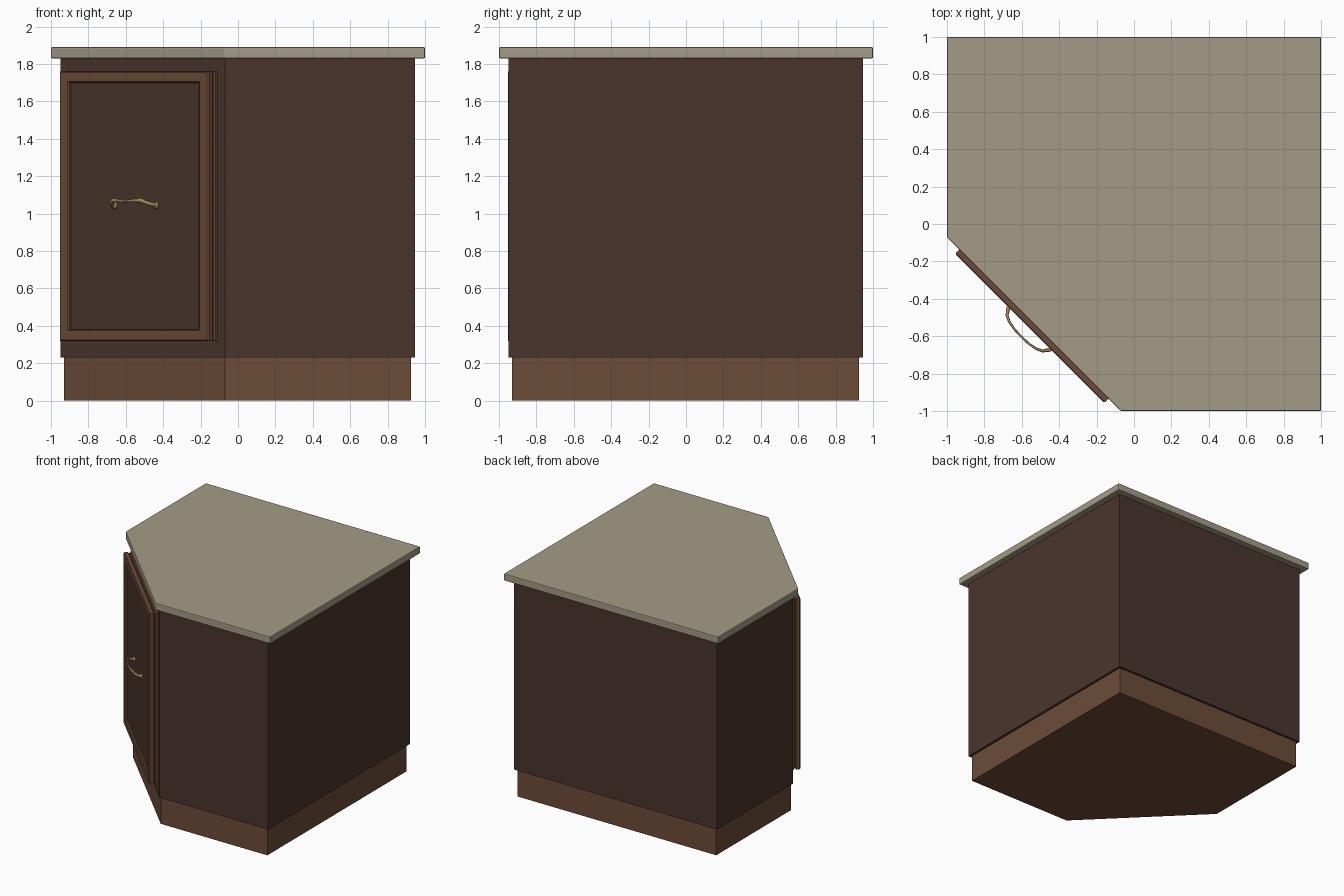
import bpy, bmesh, math
from mathutils import Vector

if "Cube" in bpy.data.objects:
    bpy.data.objects.remove(bpy.data.objects["Cube"])

DIAG = -math.pi / 4  # the door side is the front turned 45 degrees


def material(name, rgb):
    m = bpy.data.materials.new(name)
    m.diffuse_color = (*rgb, 1)
    m.use_nodes = True
    m.node_tree.nodes["Principled BSDF"].inputs["Base Color"].default_value = m.diffuse_color
    return m


STONE = material("stone", (0.37, 0.33, 0.24))
DARK = material("dark_wood", (0.068, 0.036, 0.026))
WOOD = material("warm_wood", (0.15, 0.072, 0.039))
BRASS = material("brass", (0.35, 0.25, 0.09))


def finish(name, bm, mat, bevel=0, turned=False):
    bmesh.ops.recalc_face_normals(bm, faces=bm.faces)
    me = bpy.data.meshes.new(name)
    bm.to_mesh(me)
    bm.free()
    ob = bpy.data.objects.new(name, me)
    bpy.context.collection.objects.link(ob)
    me.materials.append(mat)
    if turned:
        ob.rotation_euler.z = DIAG
    if bevel:
        b = ob.modifiers.new("bevel", 'BEVEL')
        b.width, b.segments = bevel, 2
    return ob


def corner_prism(name, lo, hi, cut, z0, z1, mat, bevel=0):
    """Square plan with the front left corner cut along x + y = cut."""
    bm = bmesh.new()
    plan = [(lo, hi), (lo, cut - lo), (cut - lo, lo), (hi, lo), (hi, hi)]
    face = bm.faces.new([bm.verts.new((x, y, z0)) for x, y in plan])
    new = bmesh.ops.extrude_face_region(bm, geom=[face])["geom"]
    bmesh.ops.translate(bm, vec=(0, 0, z1 - z0),
                        verts=[v for v in new if isinstance(v, bmesh.types.BMVert)])
    return finish(name, bm, mat, bevel)


def sweep(name, rings, mat, closed, **kw):
    """Skin a list of equal point rings."""
    bm = bmesh.new()
    vs = [[bm.verts.new(p) for p in r] for r in rings]
    n = len(rings[0])
    for i in range(len(vs) if closed else len(vs) - 1):
        a, b = vs[i], vs[(i + 1) % len(vs)]
        for j in range(n):
            k = (j + 1) % n
            bm.faces.new((a[j], a[k], b[k], b[j]))
    if not closed:
        bm.faces.new(vs[0])
        bm.faces.new(vs[-1])
    return finish(name, bm, mat, **kw)


def box(name, size, loc, mat, bevel=0):
    bm = bmesh.new()
    bmesh.ops.create_cube(bm, size=1)
    bmesh.ops.scale(bm, vec=size, verts=bm.verts)
    bmesh.ops.translate(bm, vec=loc, verts=bm.verts)
    return finish(name, bm, mat, bevel, True)


# Plinth, carcass and worktop
corner_prism("plinth", -0.93, 0.925, -1.0, 0.0, 0.23, WOOD)
corner_prism("carcass", -0.95, 0.945, -1.02, 0.23, 1.83, DARK)
corner_prism("worktop", -1.0, 1.0, -1.07, 1.83, 1.89, STONE, 0.006)

# Door frame: mitred moulding, profile as (inset, distance out)
profile = [(0, .715), (0, .738), (.010, .743), (.010, .750), (.002, .755), (.002, .783),
           (.009, .79), (.068, .79), (.076, .783), (.076, .715)]
rings = []
for sx, sz in ((-1, -1), (1, -1), (1, 1), (-1, 1)):
    rings.append([(sx * (.566 - d), -n, 1.04 + sz * (.722 - d * .82)) for d, n in profile])
sweep("door_frame", rings, WOOD, True, turned=True)

# Recessed door panel
box("door_panel", (1.0, .06, 1.33), (0, -.742, 1.04), DARK)

# Handle: bowed flat bar, points as (along, distance out, height, half width, half height)
half = [(.156, .765, 1.045, .011, .011), (.156, .795, 1.047, .011, .012),
        (.135, .825, 1.058, .008, .011), (.105, .840, 1.071, .007, .012),
        (.055, .850, 1.070, .006, .008)]
path = [(-u, *r) for u, *r in half] + [(0, .852, 1.066, .006, .006)] + half[::-1]
bar = []
for i, (u, n, z, w, h) in enumerate(path):
    a, b = path[max(i - 1, 0)], path[min(i + 1, len(path) - 1)]
    t = Vector((b[0] - a[0], -(b[1] - a[1]), 0)).normalized()
    side = Vector((-t.y, t.x, 0))
    bar.append([Vector((u, -n, z)) + side * w * math.cos(k * math.pi / 4)
                + Vector((0, 0, h * math.sin(k * math.pi / 4))) for k in range(8)])
handle = sweep("handle", bar, BRASS, False, turned=True)

# Handle feet
feet = []
for s, label in ((-1, "left"), (1, "right")):
    bm = bmesh.new()
    bmesh.ops.create_uvsphere(bm, u_segments=12, v_segments=8, radius=.019)
    bmesh.ops.scale(bm, vec=(1, .7, 1), verts=bm.verts)
    bmesh.ops.translate(bm, vec=(s * .156, -.778, 1.045), verts=bm.verts)
    feet.append(finish("handle_foot_" + label, bm, BRASS, turned=True))

for ob in [handle] + feet:
    for p in ob.data.polygons:
        p.use_smooth = True
